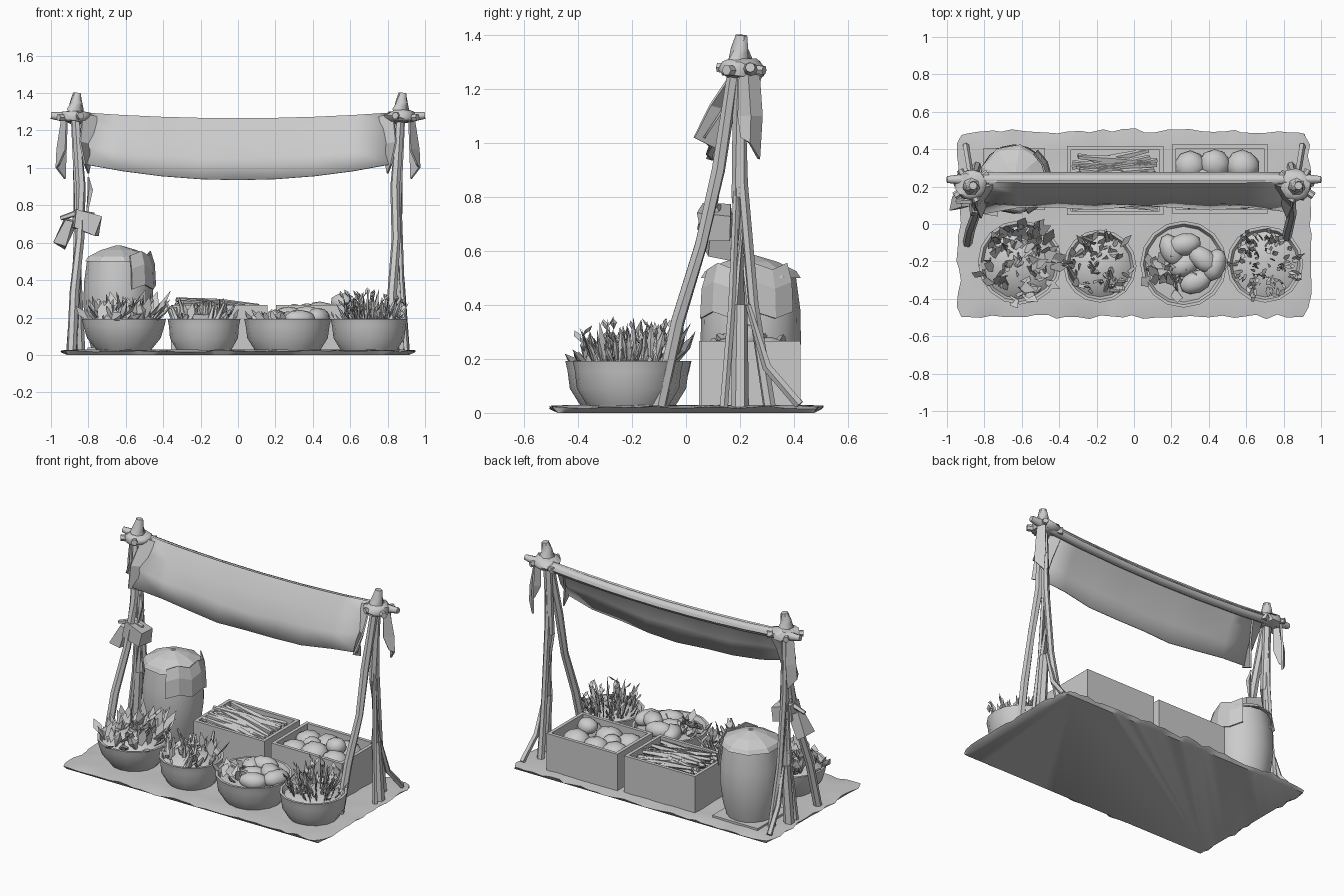
import bpy, bmesh, math, random
from mathutils import Vector, Matrix

random.seed(7)
rnd = random.uniform
if "Cube" in bpy.data.objects:
    bpy.data.objects.remove(bpy.data.objects["Cube"])

grey = bpy.data.materials.new("plain_grey")
grey.use_nodes = True
GREY = (0.6, 0.6, 0.6, 1)
grey.diffuse_color = GREY
grey.node_tree.nodes["Principled BSDF"].inputs["Base Color"].default_value = GREY


def finish(name, bm, smooth=None):
    bmesh.ops.recalc_face_normals(bm, faces=bm.faces)
    me = bpy.data.meshes.new(name)
    bm.to_mesh(me)
    bm.free()
    me.materials.append(grey)
    ob = bpy.data.objects.new(name, me)
    bpy.context.collection.objects.link(ob)
    if smooth:
        bpy.ops.object.select_all(action="DESELECT")
        ob.select_set(True)
        bpy.context.view_layer.objects.active = ob
        bpy.ops.object.shade_smooth_by_angle(angle=math.radians(smooth))
    return ob


def skin(bm, rings):
    for a, b in zip(rings, rings[1:]):
        for k in range(len(a)):
            n = (k + 1) % len(a)
            bm.faces.new((a[k], a[n], b[n], b[k]))
    bm.faces.new(rings[0][::-1])
    bm.faces.new(rings[-1])


def tube(bm, pts, radii, sides=6):
    pts = [Vector(p) for p in pts]
    rings = []
    for i, p in enumerate(pts):
        d = pts[min(i + 1, len(pts) - 1)] - pts[max(i - 1, 0)]
        q = d.to_track_quat("Z", "Y")
        rings.append([bm.verts.new(p + q @ Vector((math.cos(a), math.sin(a), 0)) * radii[i])
                      for a in (math.tau * k / sides for k in range(sides))])
    skin(bm, rings)


def lathe(bm, centre, profile, sides):
    skin(bm, [[bm.verts.new((centre[0] + r * math.cos(math.tau * k / sides),
                             centre[1] + r * math.sin(math.tau * k / sides), z))
               for k in range(sides)] for r, z in profile])


def box(bm, centre, size, rot=Matrix()):
    m = Matrix.Translation(centre) @ rot @ Matrix.Diagonal((*size, 1))
    return bmesh.ops.create_cube(bm, size=1, matrix=m)["verts"]


def blob(bm, centre, size, jitter=0.0, rot=Matrix()):
    m = Matrix.Translation(centre) @ rot @ Matrix.Diagonal((*size, 1))
    for v in bmesh.ops.create_icosphere(bm, subdivisions=2, radius=1, matrix=m)["verts"]:
        v.co += Vector((rnd(-1, 1), rnd(-1, 1), rnd(-1, 1))) * jitter


def leaf(bm, base, tip, width):
    base, tip = Vector(base), Vector(tip)
    d = tip - base
    side = d.cross(Vector((rnd(-.4, .4), rnd(-.4, .4), 1))).normalized() * width
    fold = d.cross(side).normalized() * width * 0.5
    mid = base + d * 0.6
    a, b, l, r, m = [bm.verts.new(p) for p in (base, tip, mid + side, mid - side, mid + fold)]
    for f in ((a, m, l), (a, r, m), (l, m, b), (m, r, b), (a, l, b, r)):
        bm.faces.new(f)


def sheet(rows):
    bm = bmesh.new()
    grid = [[bm.verts.new(p) for p in row] for row in rows]
    for a, b in zip(grid, grid[1:]):
        for k in range(len(a) - 1):
            bm.faces.new((a[k], a[k + 1], b[k + 1], b[k]))
    return bm


def thicken(ob, t):
    mod = ob.modifiers.new("thickness", "SOLIDIFY")
    mod.thickness, mod.offset = t, 0


# Ground mat with a ragged upper edge and a flat rectangular underside
bm = bmesh.new()
bmesh.ops.create_grid(bm, x_segments=32, y_segments=16, size=1,
                      matrix=Matrix.Translation((0, 0, .024)) @ Matrix.Diagonal((.938, .497, 1, 1)))
rim = {v for e in bm.edges if e.is_boundary for v in e.verts}
for v in rim:
    if abs(v.co.x) > .9 and abs(v.co.y) > .47:
        v.co *= .975
    v.co += Vector((rnd(-.013, .013), rnd(-.013, .013), rnd(-.01, .003)))
for v in set(bm.verts) - rim:
    v.co.z += rnd(0, .006)
ext = bmesh.ops.extrude_edge_only(bm, edges=[e for e in bm.edges if e.is_boundary])["geom"]
for v in [g for g in ext if isinstance(g, bmesh.types.BMVert)]:
    if abs(v.co.x) > .895:
        v.co.x = math.copysign(.915, v.co.x)
    if abs(v.co.y) > .46:
        v.co.y = math.copysign(.475, v.co.y)
    v.co.z = 0
bmesh.ops.contextual_create(bm, geom=[e for e in bm.edges if e.is_boundary])
finish("ground_mat", bm, 40)

# Pole frames at both ends, lashed knots and pole tips
for s, side in ((-1, "right"), (1, "left")):
    bm = bmesh.new()
    x = .87 * s
    foot = .81 if s > 0 else -.89
    tube(bm, [(foot, -.10, .02), (foot + .015, -.03, .34), (x - .025 * s, .055, .62),
              (x - .03 * s, .12, .9), (x, .18, 1.28)], [.026, .026, .024, .026, .024])
    tube(bm, [(x + .02 * s, .20, .02), (x - .005 * s, .20, .4), (x - .02 * s, .195, .8), (x, .2, 1.3)],
         [.033, .028, .026, .026])
    tube(bm, [(x - .03 * s, .31, .02), (x - .015 * s, .25, .4), (x - .01 * s, .21, .85), (x, .2, 1.27)],
         [.024, .02, .02, .018])
    tube(bm, [(x + .03 * s, .42, .03), (x + .01 * s, .30, .17), (x, .23, .4)], [.018, .018, .01], 5)
    tube(bm, [(x + .03 * s, .14, .02), (x + .005 * s, .17, .4), (x - .01 * s, .19, .9)], [.016, .014, .012], 5)
    finish(side + "_poles", bm, 40)

    bm = bmesh.new()
    blob(bm, (x, .21, 1.275), (.085, .085, .04), .01)
    tube(bm, [(x, .2, 1.25), (x, .2, 1.31), (x + .005, .2, 1.35), (x + .01, .205, 1.4)],
         [.07, .047, .034, .022], 7)
    tube(bm, [(x - .03 * s, .12, 1.28), (x + .06 * s, .29, 1.27)], [.02, .018])
    tube(bm, [(x - .09 * s, .27, 1.26), (x + .09 * s, .15, 1.27)], [.024, .02])
    finish(side + "_knot", bm, 50)

    # Rag tail hanging from the beam end
    bm = sheet([[(s * .915, .20, 1.25), (s * .94, .23, 1.26), (s * .915, .27, 1.25)],
                [(s * .92, .195, 1.1), (s * .965, .24, 1.1), (s * .92, .28, 1.1)],
                [(s * .955, .205, 1.02), (s * .97, .235, 1.0), (s * .925, .27, .94)]])
    thicken(finish(side + "_rag_tail", bm), .012)

# Sagging ridge beam
bm = bmesh.new()
xs = [-1, -.9, -.6, -.3, 0, .3, .6, .9, 1]
tube(bm, [(x, .238, 1.232 + .048 * x * x) for x in xs], [.018] + [.031] * 7 + [.018], 8)
finish("ridge_beam", bm, 50)

# Awning cloth wrapping the beam, with soft creases and a sagging hem
rows = []
for t, y, end_y in ((-.1, .275, .275), (0, .22, .225), (.3, .16, .175), (.65, .115, .12), (1, .09, .065)):
    row = []
    for i in range(9):
        u = i / 4 - 1
        top, hem = 1.262 + .03 * u * u, .935 + .085 * u ** 2
        crease = .012 * math.sin(i * 2.1 + t * 5) if t > 0 else 0
        row.append((.82 * u, y + (end_y - y) * u ** 4 + crease, top + (hem - top) * abs(t)))
    rows.append(row)
thicken(finish("awning_cloth", sheet(rows), 12), .008)

# Folded end flaps of the awning
for s, side in ((-1, "right"), (1, "left")):
    bm = sheet([[(s * .74, .22, 1.27), (s * .83, .19, 1.29)],
                [(s * .77, .16, 1.12), (s * .845, .09, 1.14)],
                [(s * .80, .13, .97), (s * .82, .03, 1.02)]])
    thicken(finish(side + "_awning_flap", bm), .01)

# Hanging pouches and their cords on the right pole
bm = bmesh.new()
for c, size, tilt in (((-.81, .11, .705), (.13, .12, .10), .2), ((-.925, .12, .65), (.06, .08, .15), .35)):
    for v in box(bm, c, size, Matrix.Rotation(tilt, 4, "Y")):
        v.co += Vector((rnd(-.014, .014), rnd(-.014, .014), rnd(-.014, .014)))
tube(bm, [(-.95, .12, .73), (-.86, .12, .76), (-.77, .11, .75)], [.012, .018, .012], 5)
for x in (-.84, -.80):
    tube(bm, [(x, .13, .95), (x + .01, .12, .88), (x - .01, .11, .74)], [.006, .016, .005], 4)
finish("hanging_pouches", bm)

# Barrel on a small plate, with a cloth draped over its top
bm = bmesh.new()
lathe(bm, (-.64, .24), [(.14, .02), (.168, .12), (.186, .26), (.184, .38), (.168, .5), (.10, .55), (.02, .575)], 16)
box(bm, (-.64, .24, .032), (.33, .33, .015))
finish("barrel", bm, 40)
bm = bmesh.new()
lathe(bm, (-.64, .24), [(.188, .50), (.172, .525), (.10, .56), (.015, .585)], 9)
bmesh.ops.delete(bm, geom=[f for f in bm.faces if len(f.verts) > 4], context="FACES")
finish("barrel_cover", bm)
bm = sheet([[(-.64 + r * math.cos(a), .24 + r * math.sin(a), z + .025 * (i % 2))
             for i, a in enumerate(-1.2 + .42 * k for k in range(6))]
            for r, z in ((.17, .53), (.192, .46), (.198, .35))])
thicken(finish("barrel_side_cloth", bm), .008)

# Open crates
CRATES = {"stick_crate": (-.10, .233), "fruit_crate": (.46, .24)}
for name, (cx, cy) in CRATES.items():
    bm = bmesh.new()
    w, d, h, t = .515, .37, .237, .022
    box(bm, (cx, cy, .04), (w, d, .03))
    for s in (-1, 1):
        box(bm, (cx, cy + s * (d - t) / 2, .03 + h / 2), (w, t, h))
        box(bm, (cx + s * (w - t) / 2, cy, .03 + h / 2), (t, d - 2 * t, h))
    box(bm, (cx, cy, .17), (w - 2 * t, d - 2 * t, .02))
    finish(name, bm)

# Long roots piled in the first crate, fanning up to the right
bm = bmesh.new()
for i in range(34):
    y = .235 + rnd(-.13, .13)
    z = .215 + rnd(.3, 1) * .06 * (1 - abs(y - .235) / .2)
    x, dy, dz = -.1 + rnd(-.03, .03), rnd(-.05, .05), rnd(0, .045)
    tube(bm, [(x - .21, y + dy, z + dz), (x, y, z + .01), (x + .2, y - dy, z - dz * .3)],
         [.012, .024, .013], 5)
finish("crate_roots", bm)

# Large round fruit in the second crate
bm = bmesh.new()
for x, y, z, r in ((.30, .31, .205, .085), (.43, .32, .21, .085), (.58, .31, .21, .09), (.30, .16, .205, .085),
                   (.44, .17, .215, .09), (.59, .16, .21, .085), (.37, .24, .23, .06), (.56, .22, .28, .065)):
    blob(bm, (x, y, z), (r, r * .95, r * .8), .003)
finish("crate_fruit", bm, 50)

# Flared baskets, each with a heap inside: centre, rim radius, base radius, heap height
BASKETS = {"leaf": (-.61, -.205, .225, .145, .23), "root": (-.182, -.225, .195, .145, .215),
           "gourd": (.265, -.215, .232, .175, .175), "herb": (.70, -.215, .205, .15, .195)}
for name, (cx, cy, r, b, heap) in BASKETS.items():
    bm = bmesh.new()
    lathe(bm, (cx, cy), [(b, .025), ((r + b) / 2 + .012, .09), (r - .008, .155), (r, .192),
                         (r - .016, .192), (r - .03, .165), (r * .5, heap)], 16)
    finish(name + "_basket", bm, 45)


def inside(cx, cy, r):
    a, q = rnd(0, math.tau), r * math.sqrt(random.random())
    return Vector((cx + q * math.cos(a), cy + q * math.sin(a), 0))


# Broad leaves leaning back and to the left in the first basket
bm = bmesh.new()
for i in range(110):
    p = inside(-.63, -.215, .17)
    q = p + (p - Vector((-.61, -.205, 0))) * .25 + Vector((rnd(-.05, .14), rnd(-.04, .09), 0))
    q.z = .275 + .2 * (q.y + .205) + .08 * (q.x + .61) + rnd(-.06, .05)
    leaf(bm, (p.x, p.y, .165), q, rnd(.02, .036))
finish("broad_leaves", bm)

# Roots with leafy tops in the second basket
bm = bmesh.new()
for i in range(70):
    p = inside(-.185, -.23, .15)
    q = (p.x + rnd(-.07, .07), p.y + rnd(-.05, .08), .25 + .15 * (p.y + .225) + rnd(-.045, .05))
    if i % 3:
        leaf(bm, (p.x, p.y, .16), q, rnd(.014, .026))
    else:
        tube(bm, [(p.x, p.y, .16), q], [.02, .007], 5)
finish("leafy_roots", bm)

# Gourds and loose leaves in the third basket
bm = bmesh.new()
for x, y, z, a in ((.27, -.11, .205, .2), (.37, -.19, .21, -.7), (.33, -.31, .19, .4),
                   (.20, -.14, .19, 2), (.43, -.22, .20, 1.2), (.27, -.22, .18, .5)):
    blob(bm, (x, y, z), (.09, .06, .052), .002, Matrix.Rotation(a, 4, "Z"))
finish("gourds", bm, 50)
bm = bmesh.new()
for i in range(30):
    p = inside(.18, -.26, .1)
    leaf(bm, (p.x, p.y, .16), (p.x + rnd(-.08, .08), p.y + rnd(-.08, .08), rnd(.19, .25)), rnd(.025, .04))
finish("gourd_leaves", bm)

# Upright sprigs in the fourth basket
bm = bmesh.new()
for i in range(95):
    p = inside(.70, -.215, .14)
    out = Vector((p.x - .70, p.y + .215, 0)) * rnd(.2, .6)
    z = .33 - .8 * out.length + rnd(-.08, .04)
    q = Vector((p.x + out.x + rnd(-.03, .03), p.y + out.y + rnd(-.03, .03), z))
    leaf(bm, (p.x, p.y, .16), q, rnd(.008, .015))
    if i % 2:
        leaf(bm, q - Vector((0, 0, .03)), q + Vector((rnd(-.04, .04), rnd(-.04, .04), .012)), .014)
finish("herb_sprigs", bm)
